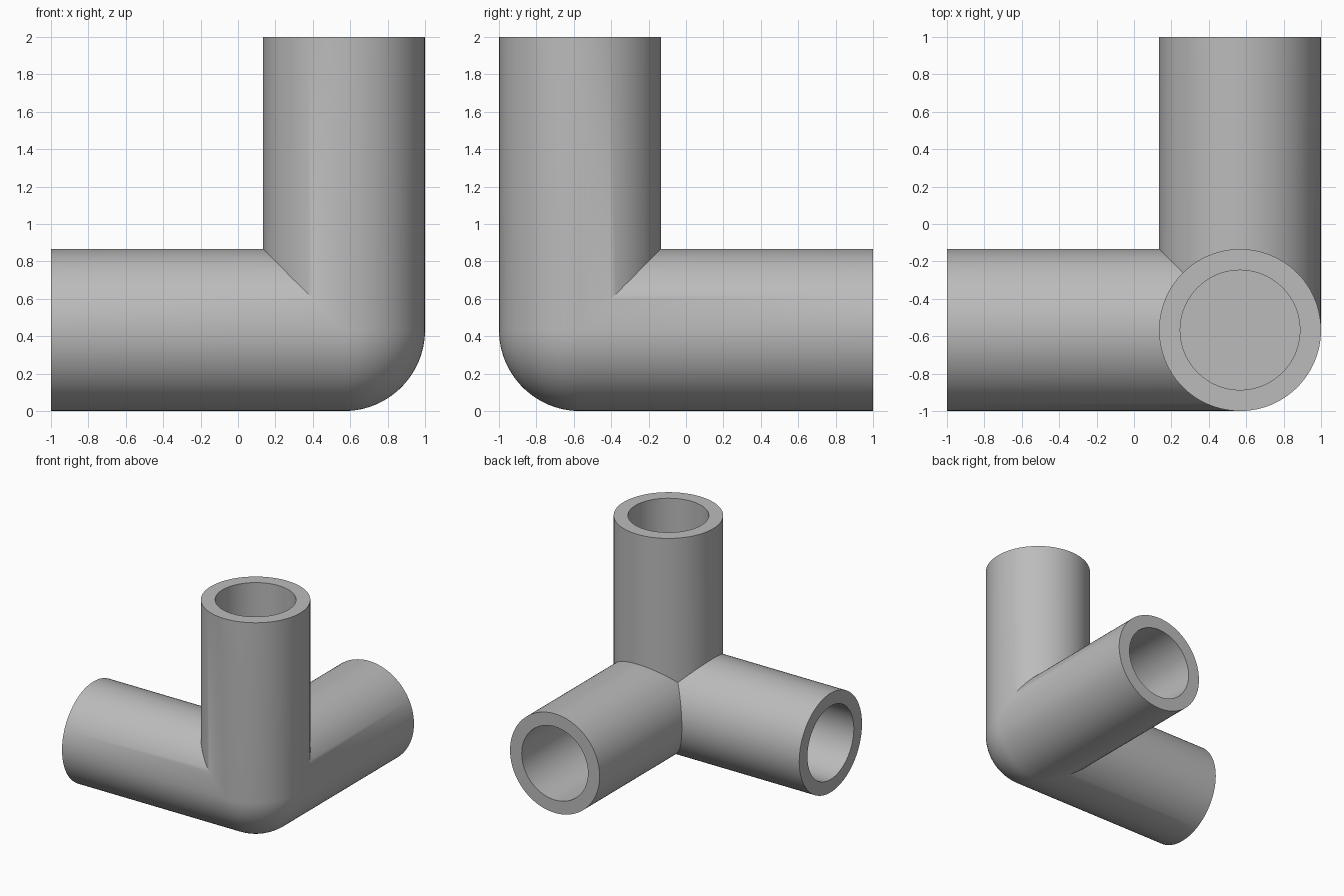
import bpy, bmesh
from math import sin, cos, pi, radians
from mathutils import Vector

cube = bpy.data.objects.get("Cube")
if cube:
    bpy.data.objects.remove(cube, do_unlink=True)

R = 0.433            # outer radius
BORE = 0.32          # socket radius
LENGTH = 2 - R       # arm end, measured from the joint centre
FLOOR = 0.44         # socket floor, measured from the joint centre
N = 96               # sides of each tube
Q = N // 4

mat = bpy.data.materials.new("grey plastic")
mat.use_nodes = True
grey = (0.5, 0.5, 0.5, 1)
mat.diffuse_color = grey
mat.node_tree.nodes["Principled BSDF"].inputs["Base Color"].default_value = grey

bm = bmesh.new()


def place(u, v, w, axis):
    """Turn an arm's local point to its axis: 0 left-right, 1 back, 2 up."""
    p = [0, 0, 0]
    p[axis], p[(axis + 1) % 3], p[(axis + 2) % 3] = w, u, v
    return bm.verts.new(Vector((1 - R - p[0], R - 1 + p[1], R + p[2])))


def ring(radius, height, axis):
    points = [(radius * cos(2 * pi * i / N), radius * sin(2 * pi * i / N)) for i in range(N)]
    return [place(u, v, height(u, v), axis) for u, v in points]


# Three arms: mitred outer wall, end rim, socket wall, socket floor
for axis in range(3):
    rings = [ring(R, lambda u, v: max(u, v, 0), axis),
             ring(R, lambda u, v: LENGTH, axis),
             ring(BORE, lambda u, v: LENGTH, axis),
             ring(BORE, lambda u, v: FLOOR, axis)]
    for a, b in zip(rings, rings[1:]):
        for i in range(N):
            j = (i + 1) % N
            bm.faces.new((a[i], a[j], b[j], b[i]))
    bm.faces.new(rings[-1])

# Rounded outer corner: one eighth of a sphere
grid = []
for i in range(Q + 1):
    tilt = pi / 2 * i / Q
    grid.append([place(-R * cos(tilt) * cos(pi / 2 * k / Q),
                       -R * cos(tilt) * sin(pi / 2 * k / Q),
                       -R * sin(tilt), 2) for k in range(Q + 1)])
for a, b in zip(grid, grid[1:]):
    for k in range(Q):
        bm.faces.new((a[k], a[k + 1], b[k + 1], b[k]))

bmesh.ops.remove_doubles(bm, verts=bm.verts, dist=0.0001)
bmesh.ops.recalc_face_normals(bm, faces=bm.faces)

mesh = bpy.data.meshes.new("corner_connector")
bm.to_mesh(mesh)
bm.free()
mesh.materials.append(mat)
connector = bpy.data.objects.new("corner_connector", mesh)
bpy.context.collection.objects.link(connector)

bpy.ops.object.select_all(action="DESELECT")
connector.select_set(True)
bpy.context.view_layer.objects.active = connector
bpy.ops.object.shade_smooth_by_angle(angle=radians(30))
